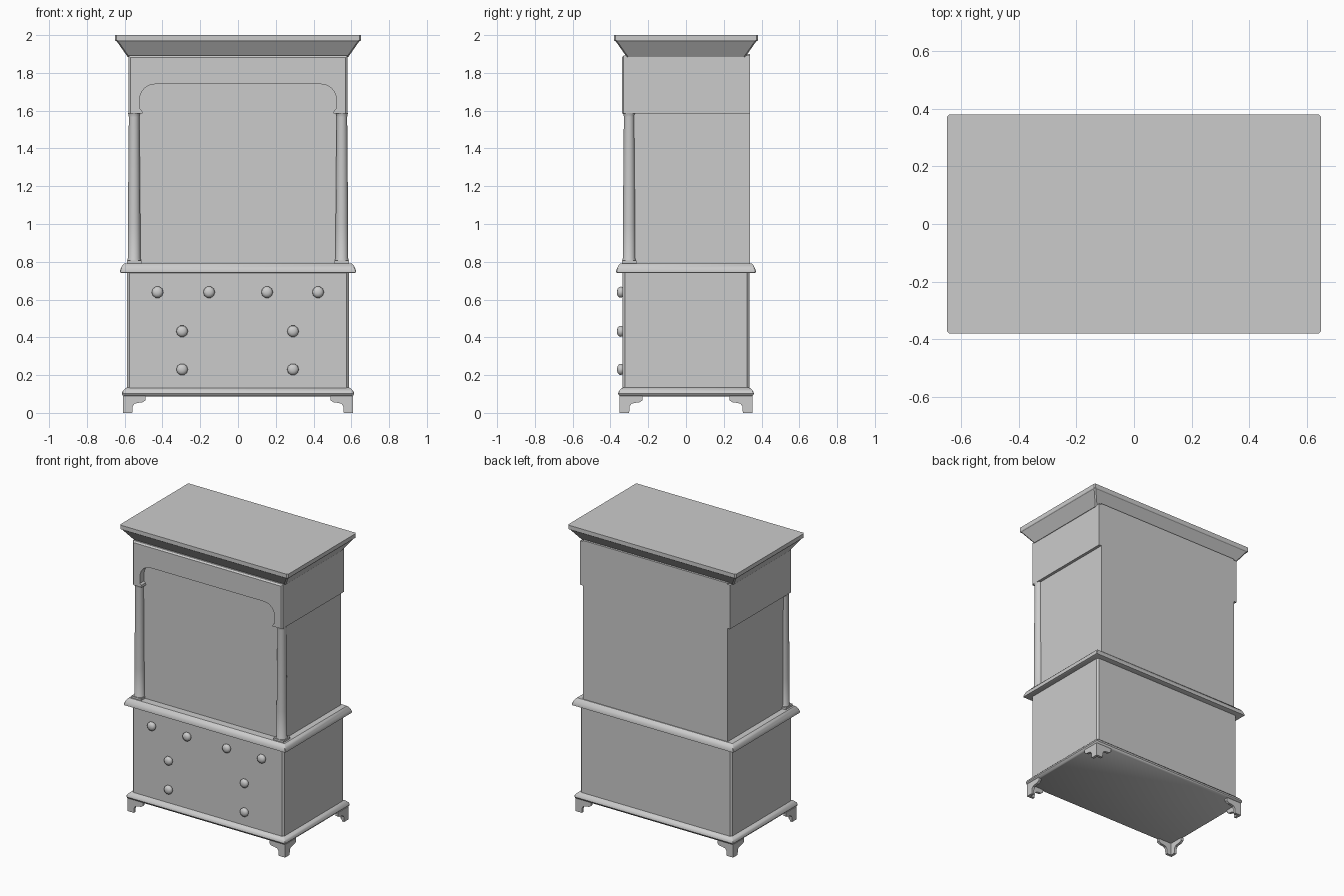
import bpy, bmesh
from math import sin, cos, pi, radians

cube = bpy.data.objects.get("Cube")
if cube:
    bpy.data.objects.remove(cube)

GREY = (0.6, 0.6, 0.6, 1)
mat = bpy.data.materials.new("plain grey")
mat.use_nodes = True
mat.diffuse_color = GREY
mat.node_tree.nodes["Principled BSDF"].inputs["Base Color"].default_value = GREY


def finish(name, bm, smooth=None):
    bmesh.ops.recalc_face_normals(bm, faces=bm.faces)
    mesh = bpy.data.meshes.new(name)
    bm.to_mesh(mesh)
    bm.free()
    mesh.materials.append(mat)
    obj = bpy.data.objects.new(name, mesh)
    bpy.context.collection.objects.link(obj)
    if smooth:
        bpy.ops.object.select_all(action='DESELECT')
        obj.select_set(True)
        bpy.context.view_layer.objects.active = obj
        bpy.ops.object.shade_smooth_by_angle(angle=radians(smooth))
    return obj


def skin(bm, rings):
    """Bridge matching rings of points and cap both ends."""
    rows = [[bm.verts.new(p) for p in ring] for ring in rings]
    n = len(rows[0])
    for a, b in zip(rows, rows[1:]):
        for i in range(n):
            j = (i + 1) % n
            bm.faces.new((a[i], a[j], b[j], b[i]))
    bm.faces.new(rows[0][::-1])
    bm.faces.new(rows[-1])


def rect_ring(hx, y0, y1, z, c):
    """Rectangle with chamfered corners."""
    return [(hx, y1 - c, z), (hx - c, y1, z), (c - hx, y1, z), (-hx, y1 - c, z),
            (-hx, y0 + c, z), (c - hx, y0, z), (hx - c, y0, z), (hx, y0 + c, z)]


def moulding(name, hx, y0, y1, profile, chamfer, smooth=None):
    """Profile of (inset, height) pairs run around a rectangle."""
    bm = bmesh.new()
    skin(bm, [rect_ring(hx - d, y0 + d, y1 - d, z, chamfer) for d, z in profile])
    return finish(name, bm, smooth)


def lathe(bm, profile, sides, place):
    """Turn (radius, height) pairs; place maps local to model space."""
    skin(bm, [[place(r * cos(2 * pi * i / sides), r * sin(2 * pi * i / sides), h)
               for i in range(sides)] for r, h in profile])


def box(bm, x0, x1, y0, y1, z0, z1):
    skin(bm, [[(x0, y0, z), (x1, y0, z), (x1, y1, z), (x0, y1, z)] for z in (z0, z1)])


# Lower chest with its base and waist mouldings
moulding("lower_chest", 0.587, -0.335, 0.335, [(0, 0.1), (0, 0.75)], 0.012)
moulding("base_moulding", 0.615, -0.36, 0.36,
         [(0.014, 0.086), (0.004, 0.094), (0, 0.102), (0.003, 0.112), (0.01, 0.122),
          (0.02, 0.131), (0.03, 0.135)], 0.004, 35)
moulding("waist_moulding", 0.625, -0.37, 0.37,
         [(0.01, 0.74), (0, 0.744), (0, 0.753), (0.005, 0.766), (0.013, 0.781),
          (0.024, 0.792)], 0.004, 35)

# Upper cabinet
FRONT = -0.295
bm = bmesh.new()
box(bm, -0.56, 0.56, FRONT, 0.34, 0.785, 1.9)
finish("upper_cabinet", bm)

# Frieze: plain block at the sides and back
bm = bmesh.new()
box(bm, -0.58, 0.58, FRONT + 0.002, 0.34, 1.585, 1.892)
finish("frieze_block", bm)

# Frieze front with arched opening, mirrored from the left half
half = [(0.58, 1.892), (0.58, 1.585), (0.505, 1.585), (0.508, 1.6), (0.52, 1.61)]
half += [(0.44 + 0.08 * cos(a * pi / 12), 1.66 + 0.08 * sin(a * pi / 12)) for a in range(7)]
outline = half + [(-x, z) for x, z in reversed(half)]
bm = bmesh.new()
skin(bm, [[(x, y, z) for x, z in outline] for y in (-0.34, FRONT + 0.002)])
edges = [e for e in bm.edges
         if all(abs(v.co.x) > 0.575 and v.co.y < -0.33 for v in e.verts)]
bmesh.ops.bevel(bm, geom=edges, offset=0.01, segments=1, affect='EDGES')
finish("frieze_front", bm)

# Cornice
moulding("cornice", 0.65, -0.38, 0.38,
         [(0.066, 1.884), (0.062, 1.89), (0.008, 1.967), (0.002, 1.97), (0, 1.973), (0, 2.0)],
         0.008)

# Columns on square plinths
for side, sx in (("left", 1), ("right", -1)):
    bm = bmesh.new()
    cx, cy = sx * 0.55, -0.301
    lathe(bm, [(0.036, 0.804), (0.036, 0.812), (0.033, 0.818), (0.033, 1.0), (0.028, 1.566),
               (0.029, 1.576), (0.033, 1.588)], 20,
          lambda x, y, h: (cx + x, cy + y, h))
    box(bm, cx - 0.038, cx + 0.038, cy - 0.038, cy + 0.038, 0.785, 0.806)
    finish(side + "_column", bm, 35)

# Drawer knobs
spots = [(x, 0.639) for x in (-0.426, -0.153, 0.154, 0.424)]
spots += [(x, z) for z in (0.432, 0.23) for x in (-0.296, 0.291)]
for i, (kx, kz) in enumerate(spots):
    bm = bmesh.new()
    lathe(bm, [(0.026, 0), (0.031, 0.01), (0.029, 0.02), (0.019, 0.028), (0.008, 0.031)], 10,
          lambda x, y, h: (kx + x, -0.334 - h, kz + y))
    finish(f"drawer_knob_{i + 1}", bm, 50)

# Bracket feet: a front piece and a side piece meeting at each corner
bracket = [(0, 0.09), (0, 0), (0.05, 0), (0.053, 0.035), (0.062, 0.048),
           (0.08, 0.053), (0.105, 0.056), (0.12, 0.066), (0.12, 0.09)]
T = 0.018
for end, sy in (("front", -1), ("back", 1)):
    for side, sx in (("left", 1), ("right", -1)):
        bm = bmesh.new()
        skin(bm, [[(sx * (0.61 - d), sy * (0.351 - t), z) for d, z in bracket] for t in (0, T)])
        skin(bm, [[(sx * (0.61 - t), sy * (0.351 - max(d, T)), z) for d, z in bracket]
                  for t in (0, T)])
        finish(f"{end}_{side}_foot", bm)
